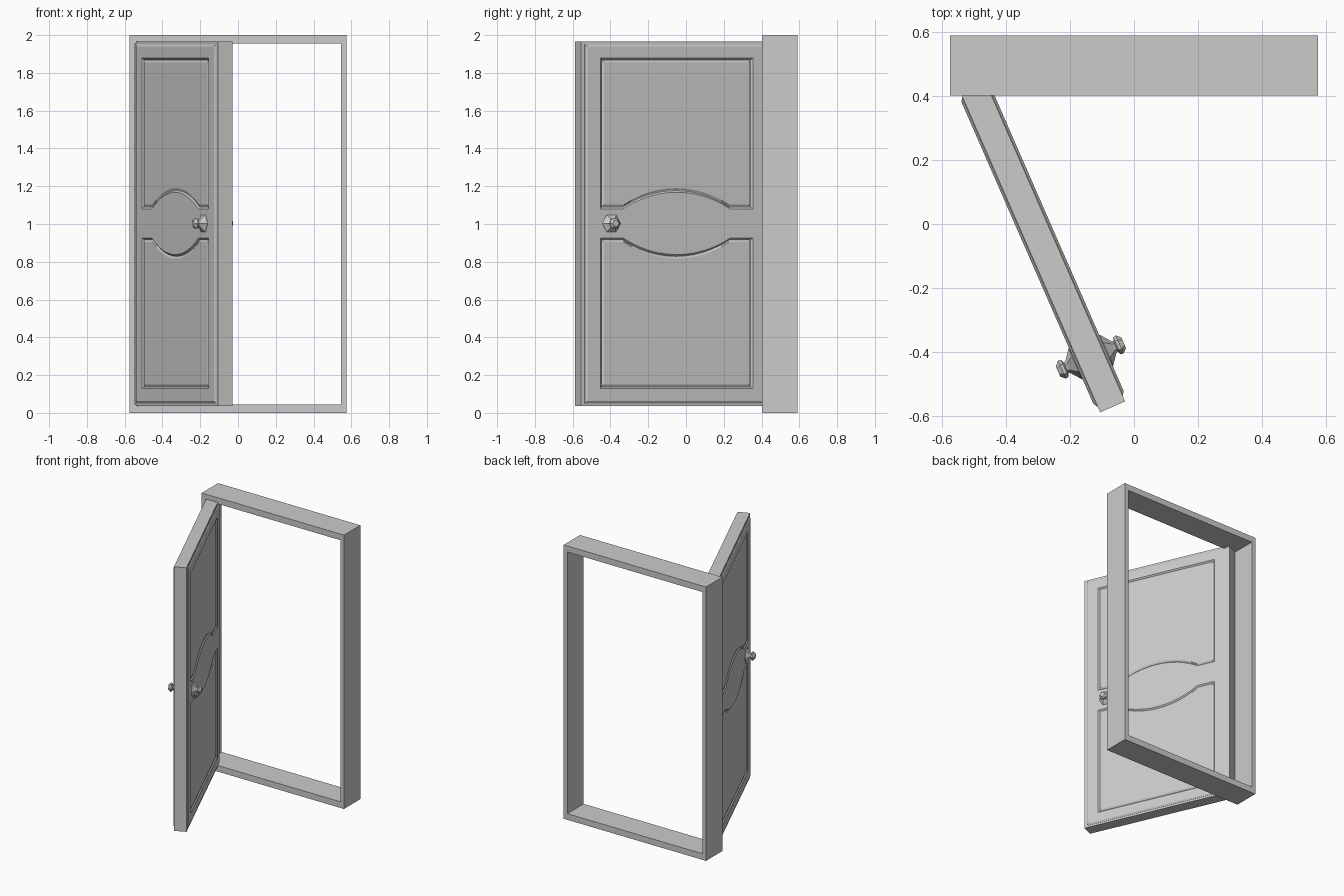
import bpy, bmesh, math
from mathutils import Matrix, Vector

cube = bpy.data.objects.get("Cube")
if cube:
    bpy.data.objects.remove(cube, do_unlink=True)

grey = bpy.data.materials.new("plain grey")
grey.use_nodes = True
colour = (0.6, 0.6, 0.6, 1)
grey.diffuse_color = colour
grey.node_tree.nodes["Principled BSDF"].inputs["Base Color"].default_value = colour

# Door placement: local x runs to the free edge, local y is the face normal
PLACE = Matrix.Translation((-0.286, -0.07, 0)) @ Matrix.Rotation(math.radians(-66.4), 4, "Z")
HALF_W, HALF_T, BOTTOM, TOP = 0.5475, 0.0425, 0.037, 1.965
MID = (BOTTOM + TOP) / 2
FACE = 0.0515


def finish(bm, name, matrix=Matrix()):
    bmesh.ops.recalc_face_normals(bm, faces=bm.faces)
    mesh = bpy.data.meshes.new(name)
    bm.to_mesh(mesh)
    bm.free()
    mesh.materials.append(grey)
    obj = bpy.data.objects.new(name, mesh)
    obj.matrix_world = matrix
    bpy.context.collection.objects.link(obj)
    return obj


def loop(bm, outline, y):
    return [bm.verts.new((x, y, z)) for x, z in outline]


def bridge(bm, a, b):
    for i in range(len(a)):
        j = (i + 1) % len(a)
        bm.faces.new((a[i], a[j], b[j], b[i]))


def rectangle(w, z0, z1):
    return [(-w, z0), (w, z0), (w, z1), (-w, z1)]


def panel_outline(inset, flip):
    """Panel with an arched edge beside the middle rail."""
    w, arch_w = 0.44 - inset, 0.31 - inset * 0.3
    shelf, peak, far = 1.08 + inset, 1.168 + inset, 1.878 - inset
    rise = peak - shelf
    radius = (arch_w ** 2 + rise ** 2) / (2 * rise)
    sweep = math.asin(arch_w / radius)
    pts = [(-w, far), (-w, shelf)]
    for i in range(13):
        a = sweep * (i / 6 - 1)
        pts.append((radius * math.sin(a), peak - radius + radius * math.cos(a)))
    pts += [(w, shelf), (w, far)]
    return [(x, 2 * MID + 0.004 - z) for x, z in pts] if flip else pts


def door_face(name, side):
    """Raised facing with chamfered border and two grooved panels."""
    bm = bmesh.new()
    back = loop(bm, rectangle(HALF_W - 0.02, BOTTOM + 0.014, TOP - 0.014), side * 0.038)
    base = loop(bm, rectangle(HALF_W - 0.02, BOTTOM + 0.014, TOP - 0.014), side * 0.044)
    front = loop(bm, rectangle(HALF_W - 0.033, BOTTOM + 0.025, TOP - 0.025), side * FACE)
    bm.faces.new(back)
    bridge(bm, back, base)
    bridge(bm, base, front)
    rims = [front]
    for flip in (False, True):
        steps = [(0, FACE), (0.009, 0.043), (0.013, 0.043), (0.022, 0.048)]
        rings = [loop(bm, panel_outline(i, flip), side * y) for i, y in steps]
        for a, b in zip(rings, rings[1:]):
            bridge(bm, a, b)
        bm.faces.new(rings[-1])
        rims.append(rings[0])
    # Fill the flat rails and stiles between border and panels
    edges = [bm.edges.get((r[i], r[(i + 1) % len(r)])) for r in rims for i in range(len(r))]
    bmesh.ops.triangle_fill(bm, edges=edges, use_beauty=True, normal=Vector((0, side, 0)))
    bmesh.ops.dissolve_limit(bm, angle_limit=0.01, verts=bm.verts, edges=bm.edges)
    finish(bm, name, PLACE)


def knob(name, side):
    """Six-sided turned knob on a conical rose."""
    profile = [(0.053, 0.045), (0.053, 0.053), (0.022, 0.077), (0.017, 0.084),
               (0.029, 0.089), (0.031, 0.098), (0.018, 0.112)]
    bm = bmesh.new()
    rings = []
    for r, y in profile:
        ring = [(0.3775 + r * math.cos(k * math.pi / 3), 1.003 + r * math.sin(k * math.pi / 3))
                for k in range(6)]
        rings.append(loop(bm, ring, side * y))
    for a, b in zip(rings, rings[1:]):
        bridge(bm, a, b)
    bm.faces.new(rings[0])
    bm.faces.new(rings[-1])
    finish(bm, name, PLACE)


# Door frame: rectangular ring with depth
bm = bmesh.new()
outer, inner = rectangle(0.575, 0, 2), rectangle(0.545, 0.045, 1.955)
rings = [loop(bm, o, y) for o, y in ((outer, 0.402), (outer, 0.59), (inner, 0.59), (inner, 0.402))]
for i in range(4):
    bridge(bm, rings[i], rings[(i + 1) % 4])
finish(bm, "door_frame")

# Door slab
bm = bmesh.new()
slab = rectangle(HALF_W, BOTTOM, TOP)
a, b = loop(bm, slab, -HALF_T), loop(bm, slab, HALF_T)
bridge(bm, a, b)
bm.faces.new(a)
bm.faces.new(b)
finish(bm, "door_slab", PLACE)

# Facings and knobs on both sides
for label, side in (("inner", 1), ("outer", -1)):
    door_face(label + "_door_facing", side)
    knob(label + "_knob", side)
